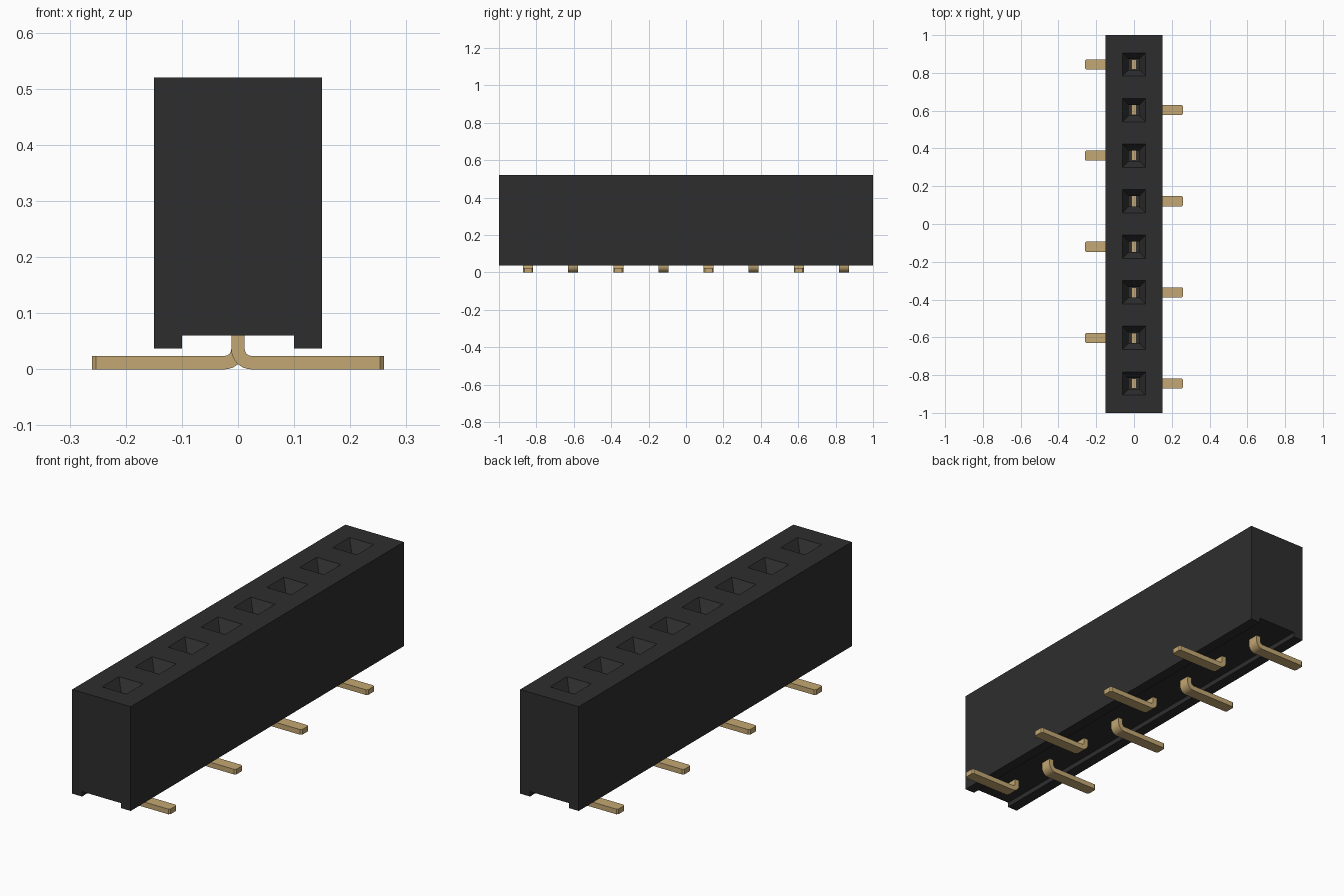
import bpy, bmesh, math
from mathutils import Vector

if "Cube" in bpy.data.objects:
    bpy.data.objects.remove(bpy.data.objects["Cube"], do_unlink=True)

COUNT, PITCH = 8, 0.2413
TOP, BASE = 0.52, 0.037


def material(name, color):
    m = bpy.data.materials.new(name)
    m.use_nodes = True
    m.diffuse_color = (*color, 1)
    m.node_tree.nodes["Principled BSDF"].inputs["Base Color"].default_value = (*color, 1)
    return m


def to_object(name, bm, mat):
    bmesh.ops.recalc_face_normals(bm, faces=bm.faces)
    mesh = bpy.data.meshes.new(name)
    bm.to_mesh(mesh)
    bm.free()
    mesh.materials.append(mat)
    ob = bpy.data.objects.new(name, mesh)
    bpy.context.collection.objects.link(ob)
    return ob


def extrude_profile(points, y0, y1):
    """Extrude an xz outline along y."""
    bm = bmesh.new()
    face = bm.faces.new([bm.verts.new((x, y0, z)) for x, z in points])
    new = bmesh.ops.extrude_face_region(bm, geom=[face])["geom"]
    bmesh.ops.translate(bm, vec=(0, y1 - y0, 0),
                        verts=[v for v in new if isinstance(v, bmesh.types.BMVert)])
    return bm


black = material("black plastic", (0.027, 0.027, 0.027))
gold = material("gold contact", (0.55, 0.39, 0.17))
rows = [((COUNT - 1) / 2 - i) * PITCH for i in range(COUNT)]

# Housing with a channel along its underside
half = [(0.10, 0.06), (0.10, BASE), (0.15, BASE), (0.15, TOP)]
outline = half + [(-x, z) for x, z in reversed(half)]
housing = to_object("housing", extrude_profile(outline, -1, 1), black)

# Tapered sockets cut into the top
bm = bmesh.new()
for y in rows:
    previous = None
    for size, z in [(0.062, TOP + 0.03), (0.062, TOP), (0.028, TOP - 0.05), (0.028, 0.18)]:
        ring = [bm.verts.new((sx * size, y + sy * size, z))
                for sx, sy in [(-1, -1), (1, -1), (1, 1), (-1, 1)]]
        if previous:
            for k in range(4):
                j = (k + 1) % 4
                bm.faces.new([previous[k], previous[j], ring[j], ring[k]])
        else:
            bm.faces.new(ring)
        previous = ring
    bm.faces.new(previous)
cutter = to_object("socket_cutter", bm, black)
cutter.hide_render = True
cut = housing.modifiers.new("sockets", 'BOOLEAN')
cut.operation = 'DIFFERENCE'
cut.solver = 'EXACT'
cut.object = cutter
bpy.context.view_layer.objects.active = housing
bpy.ops.object.modifier_apply(modifier=cut.name)
bpy.data.objects.remove(cutter, do_unlink=True)


def arc(center, radius, steps=8):
    """Quarter turn from pointing -x to pointing -z."""
    return [(center[0] - radius * math.cos(a), center[1] - radius * math.sin(a))
            for a in (math.pi / 2 * i / steps for i in range(steps + 1))]


# Bent contacts, with feet to alternating sides
T, TIP, PIN_TOP = 0.012, 0.26, 0.22
bend = (0.024, 0.036)
for i, y in enumerate(rows):
    side = -1 if i % 2 == 0 else 1
    points = [(-T, PIN_TOP)] + arc(bend, 0.036) + [(TIP, 0), (TIP, 2 * T)]
    points += list(reversed(arc(bend, T))) + [(T, PIN_TOP)]
    bm = extrude_profile([(side * x, z) for x, z in points], y - 0.027, y + 0.027)
    corners = [e for e in bm.edges
               if all(abs(abs(v.co.x) - TIP) < 1e-4 for v in e.verts)
               and abs(e.verts[0].co.z - e.verts[1].co.z) > T]
    bmesh.ops.bevel(bm, geom=corners, offset=0.007, segments=1, affect='EDGES')
    pin = to_object(f"contact_{i + 1}", bm, gold)
    bpy.ops.object.select_all(action='DESELECT')
    pin.select_set(True)
    bpy.context.view_layer.objects.active = pin
    bpy.ops.object.shade_smooth_by_angle(angle=math.radians(30))
